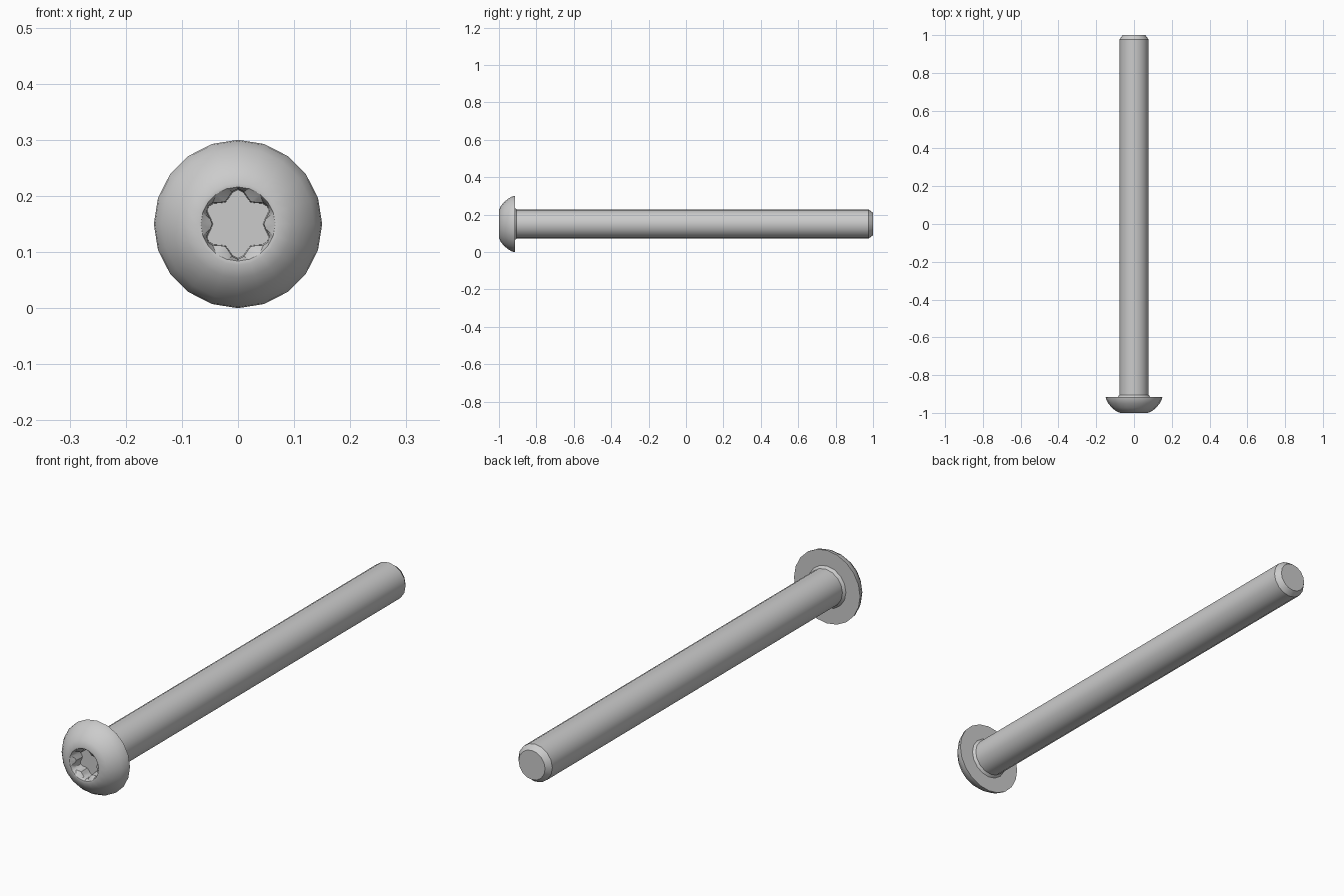
import bpy, bmesh
from math import sin, cos, pi, radians

if "Cube" in bpy.data.objects:
    bpy.data.objects.remove(bpy.data.objects["Cube"])

AXIS_Z = 0.15


def ring(bm, y, radius, sides):
    """Closed loop of edges around the screw axis; radius may depend on the angle."""
    verts = []
    for i in range(sides):
        a = pi / 2 + 2 * pi * i / sides
        r = radius(a) if callable(radius) else radius
        verts.append(bm.verts.new((r * cos(a), y, AXIS_Z + r * sin(a))))
    edges = [bm.edges.new((verts[i], verts[(i + 1) % sides])) for i in range(sides)]
    return verts, edges


def loft(name, sections, cap_end):
    """Bridge successive rings, optionally close the last one, and smooth."""
    bm = bmesh.new()
    rings = [ring(bm, *s) for s in sections]
    for a, b in zip(rings, rings[1:]):
        bmesh.ops.bridge_loops(bm, edges=a[1] + b[1])
    if cap_end:
        bm.faces.new(rings[-1][0])
    bmesh.ops.recalc_face_normals(bm, faces=bm.faces[:])
    # an open loft can be recalculated inside out: the cap or wall tells the direction
    ref = rings[0][0][0].link_faces[0]
    want = 1 if sections[0][0] < 0 else -1
    if ref.normal.y * want < 0 and abs(ref.normal.y) > 0.3:
        bmesh.ops.reverse_faces(bm, faces=bm.faces[:])
    mesh = bpy.data.meshes.new(name)
    bm.to_mesh(mesh)
    bm.free()
    obj = bpy.data.objects.new(name, mesh)
    bpy.context.collection.objects.link(obj)
    bpy.ops.object.select_all(action='DESELECT')
    obj.select_set(True)
    bpy.context.view_layer.objects.active = obj
    bpy.ops.object.shade_smooth_by_angle(angle=radians(32))
    return obj


def star(scale):
    """Six-lobed drive outline with a lobe pointing up."""
    return lambda a: scale * (0.0545 + 0.0085 * cos(6 * (a - pi / 2)))


# Head: underside, rim, dome, then the countersunk six-lobe socket
N = 20
loft("button_head", [
    (-0.915, 0.076, N), (-0.915, 0.150, N),
    (-0.928, 0.148, N), (-0.950, 0.136, N), (-0.973, 0.117, N),
    (-0.990, 0.096, N), (-1.000, 0.073, N), (-0.999, 0.066, N),
    (-0.985, star(1.0), 36), (-0.945, star(0.97), 36),
], True)

# Shank: small fillet under the head, straight body, chamfered tip
loft("shank", [
    (-0.915, 0.086, 16), (-0.905, 0.077, 16),
    (0.977, 0.077, 16), (1.000, 0.060, 16),
], True)
